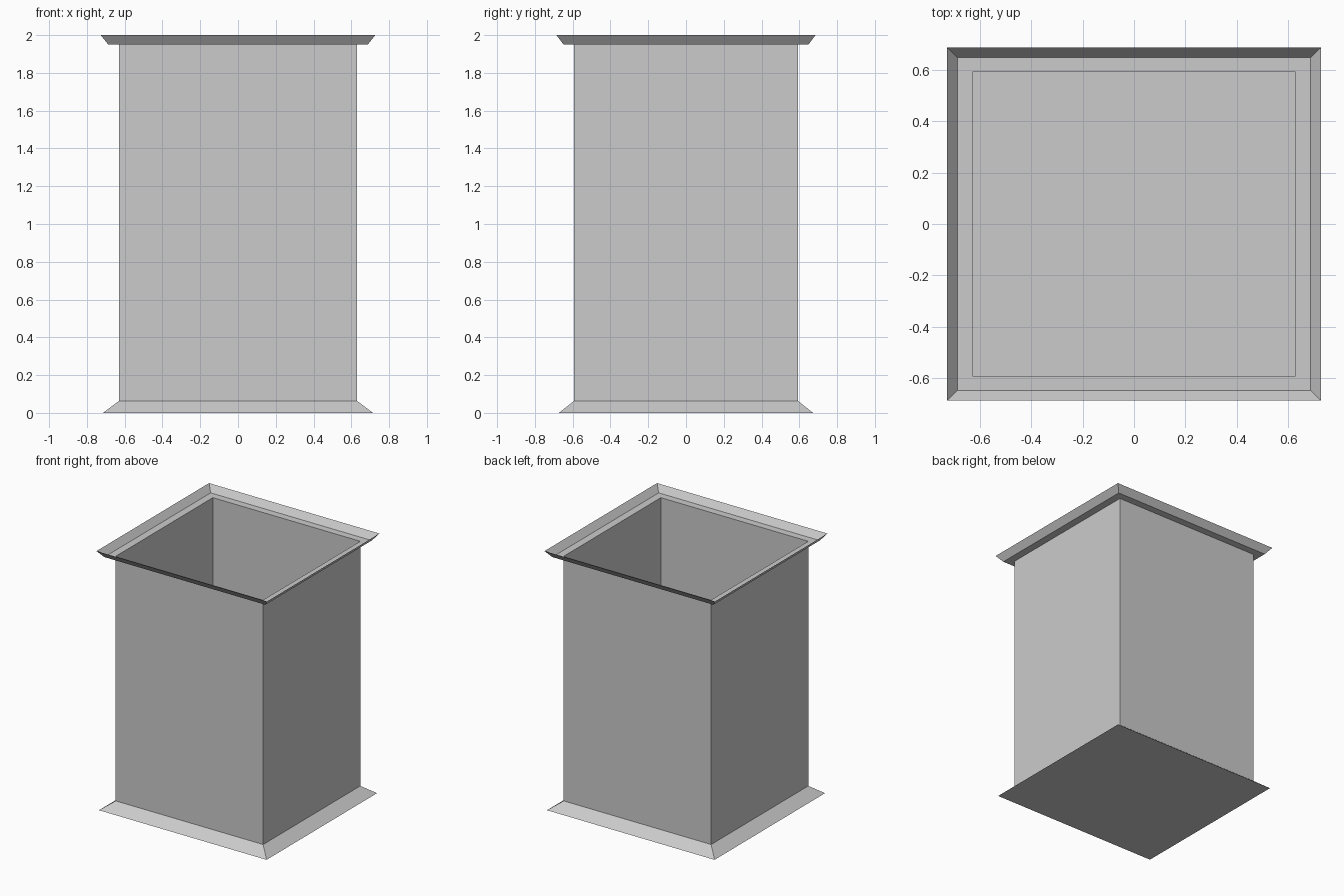
import bpy

if "Cube" in bpy.data.objects:
    bpy.data.objects.remove(bpy.data.objects["Cube"])


def rect(hx, hy, z):
    return [(-hx, -hy, z), (hx, -hy, z), (hx, hy, z), (-hx, hy, z)]


def loft(name, rings, cap_bottom=False):
    """Join stacked rectangles (half x, half y, z) with flat side faces."""
    verts = [v for ring in rings for v in rect(*ring)]
    faces = []
    for r in range(len(rings) - 1):
        a, b = 4 * r, 4 * r + 4
        for i in range(4):
            j = (i + 1) % 4
            faces.append((a + i, a + j, b + j, b + i))
    if cap_bottom:
        faces.append((3, 2, 1, 0))
    mesh = bpy.data.meshes.new(name)
    mesh.from_pydata(verts, [], faces)
    mesh.update()
    obj = bpy.data.objects.new(name, mesh)
    bpy.context.collection.objects.link(obj)
    return obj


WALL = (0.629, 0.592)

# Sloping skirt with the floor of the bin
loft("base_skirt", [(0.715, 0.673, 0.0), (*WALL, 0.064)], cap_bottom=True)

# Thin straight walls, open at the top
loft("bin_walls", [(*WALL, 0.064), (*WALL, 1.95)])

# Flat ledge turning up into a flared lip
loft("top_rim", [(*WALL, 1.95), (0.687, 0.648, 1.95), (0.727, 0.686, 2.0)])
